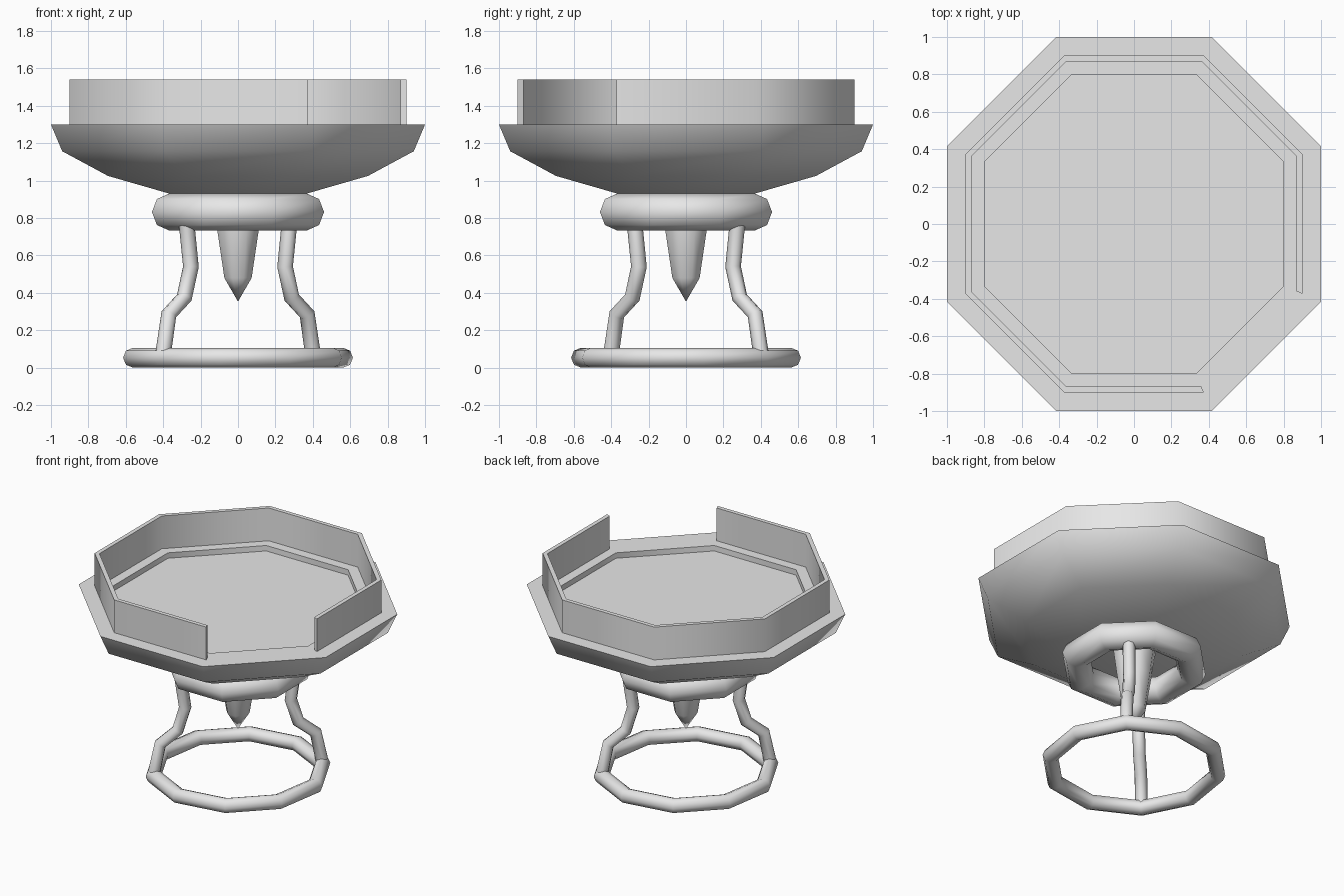
import bpy
import bmesh
from math import cos, sin, pi, radians

cube = bpy.data.objects.get("Cube")
if cube:
    bpy.data.objects.remove(cube, do_unlink=True)

GREY = (0.8, 0.8, 0.8, 1.0)
metal = bpy.data.materials.new("light_grey")
metal.use_nodes = True
metal.diffuse_color = GREY
metal.node_tree.nodes["Principled BSDF"].inputs["Base Color"].default_value = GREY


def finish(obj):
    """Assign the colour and smooth everything but the hard edges."""
    obj.data.materials.clear()
    obj.data.materials.append(metal)
    bpy.ops.object.select_all(action='DESELECT')
    bpy.context.view_layer.objects.active = obj
    obj.select_set(True)
    bpy.ops.object.shade_smooth_by_angle(angle=radians(60))
    return obj


def lathe(name, profile, sides=8, start=22.5, loop=False, gap=False):
    """Turn (radius, z) points around z; loop closes the profile, gap omits one side."""
    bm = bmesh.new()
    rings = []
    for i in range(sides):
        a = radians(start) + 2 * pi * i / sides
        rings.append([bm.verts.new((r * cos(a), r * sin(a), z)) for r, z in profile])
    n = len(profile)
    for i in range(sides - 1 if gap else sides):
        a, b = rings[i], rings[(i + 1) % sides]
        for j in range(n if loop else n - 1):
            k = (j + 1) % n
            bm.faces.new((a[j], b[j], b[k], a[k]))
    if gap:
        bm.faces.new(rings[0])
        bm.faces.new(rings[-1][::-1])
    elif not loop:
        # flat ends, unless the end is a point
        for j in (0, n - 1):
            if profile[j][0] > 0:
                bm.faces.new([ring[j] for ring in rings])
    bmesh.ops.remove_doubles(bm, verts=bm.verts, dist=0.0001)
    bmesh.ops.recalc_face_normals(bm, faces=bm.faces)
    mesh = bpy.data.meshes.new(name)
    bm.to_mesh(mesh)
    bm.free()
    obj = bpy.data.objects.new(name, mesh)
    bpy.context.collection.objects.link(obj)
    return finish(obj)


def octagon(points):
    """Convert flat-to-centre distances to corner radii."""
    return [(d / cos(pi / 8), z) for d, z in points]


def tube_profile(major, minor, z):
    return [(major + minor * cos(i * pi / 4), z + minor * sin(i * pi / 4)) for i in range(8)]


# Bowl with a shallow recessed floor
lathe("bowl", octagon([(0.365, 0.93), (0.695, 1.025), (0.94, 1.157), (1.0, 1.3),
                       (0.8, 1.3), (0.8, 1.26)]))

# Thin guard wall, open on one diagonal side
lathe("guard_wall", octagon([(0.9, 1.3), (0.9, 1.54), (0.87, 1.54), (0.87, 1.3)]),
      start=-22.5, loop=True, gap=True)

# Collar under the bowl and ring on the ground
lathe("collar", tube_profile(0.4, 0.098, 0.832), loop=True)
lathe("base_ring", tube_profile(0.569, 0.053, 0.053), sides=10, start=45, loop=True)

# Hanging spike
lathe("spike", octagon([(0.135, 0.93), (0.11, 0.73), (0.073, 0.48), (0, 0.353)]))

# Two bent legs on opposite corners
LEG_PATH = [(0.39, 0.78), (0.356, 0.54), (0.406, 0.375), (0.523, 0.285), (0.567, 0.07)]
for name, side in (("left_back_leg", 1), ("right_front_leg", -1)):
    curve = bpy.data.curves.new(name, 'CURVE')
    curve.dimensions = '3D'
    curve.bevel_depth = 0.042
    curve.bevel_resolution = 2
    curve.use_fill_caps = True
    spline = curve.splines.new('POLY')
    spline.points.add(len(LEG_PATH) - 1)
    for point, (r, z) in zip(spline.points, LEG_PATH):
        d = side * r * cos(pi / 4)
        point.co = (d, d, z, 1)
    leg = bpy.data.objects.new(name, curve)
    bpy.context.collection.objects.link(leg)
    bpy.ops.object.select_all(action='DESELECT')
    bpy.context.view_layer.objects.active = leg
    leg.select_set(True)
    bpy.ops.object.convert(target='MESH')
    finish(bpy.context.object)
